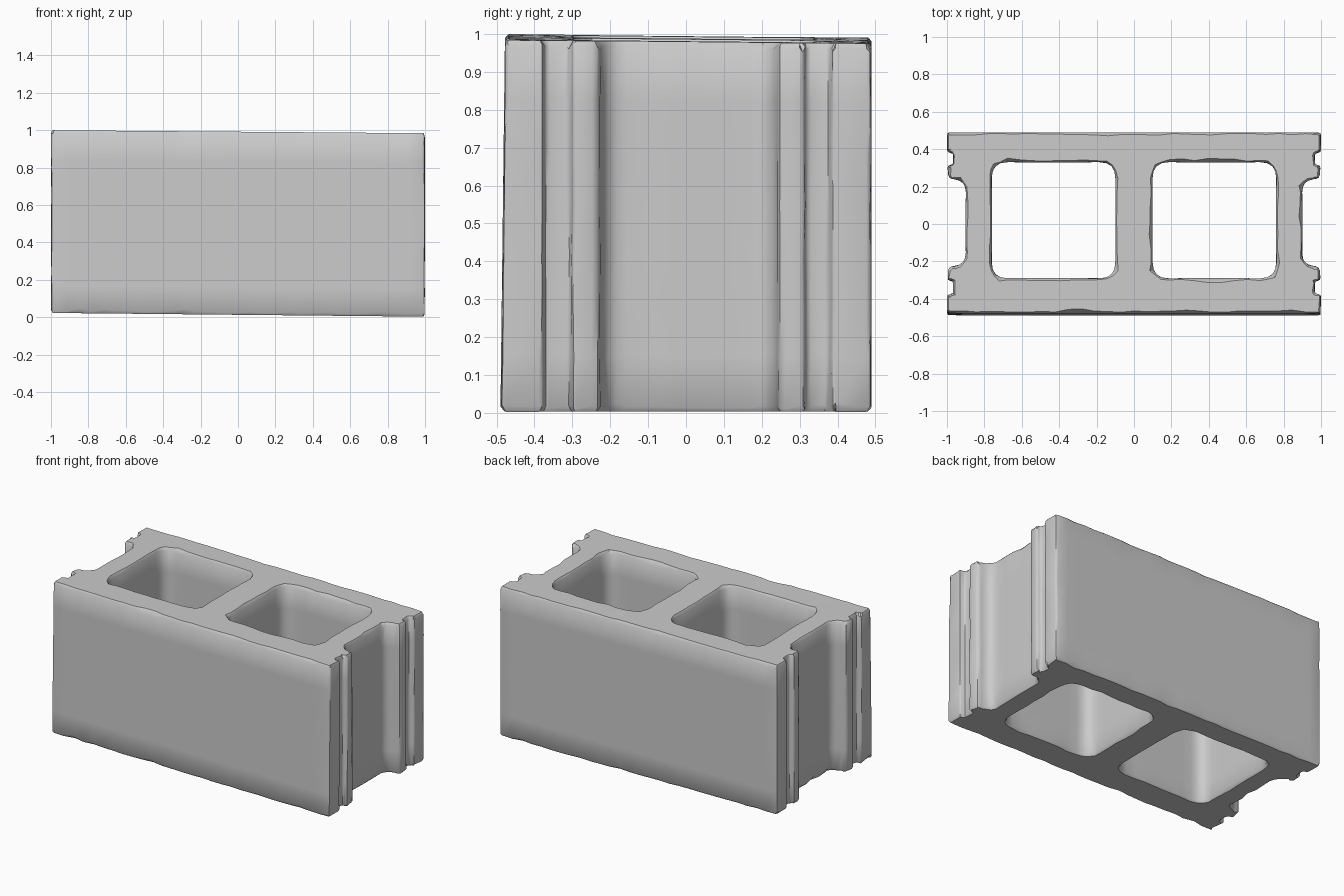
import bpy, bmesh, random
from mathutils import Vector

if "Cube" in bpy.data.objects:
    bpy.data.objects.remove(bpy.data.objects["Cube"])

random.seed(4)


def rounded_loop(corners, segs=4, step=0.07):
    """Closed outline with filleted corners and subdivided straights.
    Returns (point, is_corner) pairs."""
    n, arcs = len(corners), []
    for i, (x, y, r) in enumerate(corners):
        p = Vector((x, y))
        a = Vector(corners[i - 1][:2]) - p
        b = Vector(corners[(i + 1) % n][:2]) - p
        p0, p1 = p + a.normalized() * r, p + b.normalized() * r
        k = segs if r > 0.03 else 2
        arcs.append([p0 * (1 - t) ** 2 + p * (2 * t * (1 - t)) + p1 * t * t
                     for t in (j / k for j in range(k + 1))])
    out = []
    for i, arc in enumerate(arcs):
        out += [(p, True) for p in arc]
        a, b = arc[-1], arcs[(i + 1) % n][0]
        m = max(1, round((b - a).length / step))
        out += [(a.lerp(b, j / m), False) for j in range(1, m)]
    return out


def top_z(p):
    return 0.987 - 0.008 * p.x - 0.010 * p.y


def bottom_z(p):
    return 0.013 - 0.010 * p.x


def add_wall(bm, loop, wear):
    """Vertical wall with worn, chamfered rims; returns the two rim edge loops."""
    n = len(loop)
    pts = [p for p, c in loop]
    inward = []
    for i in range(n):
        d = (pts[(i + 1) % n] - pts[i - 1]).normalized()
        inward.append(Vector((-d.y, d.x)))
    chips = [[random.uniform(0.006, 0.014) +
              (random.uniform(0.004, 0.012) if random.random() < 0.2 else 0)
              for _ in range(n)] for _ in range(2)]
    rows = [0, 'low', 0.15, 0.28, 0.42, 0.56, 0.7, 0.84, 'high', 1]
    rings = []
    for row in rows:
        ring = []
        for i, (p, corner) in enumerate(loop):
            lo, hi = bottom_z(p), top_z(p)
            cb, ct = chips[0][i], chips[1][i]
            if row in (0, 1):
                off, z = (cb, lo) if row == 0 else (ct, hi)
            else:
                off = random.uniform(0, wear) if corner else 0
                z = (lo + cb * 1.2 if row == 'low' else
                     hi - ct * 1.2 if row == 'high' else lo + (hi - lo) * row)
            q = p + inward[i] * off
            ring.append(bm.verts.new((q.x, q.y, z)))
        rings.append(ring)
    for a, b in zip(rings, rings[1:]):
        for i in range(n):
            j = (i + 1) % n
            bm.faces.new((a[i], a[j], b[j], b[i]))
    return [[bm.edges.get((r[i], r[(i + 1) % n])) for i in range(n)]
            for r in (rings[0], rings[-1])]


# Grooved end with the wide mortar recess, mirrored for the other end
end = [(1, -0.485, 0.014), (1, -0.378, 0.01), (0.968, -0.370, 0.01),
       (0.968, -0.308, 0.01), (0.998, -0.300, 0.012), (0.992, -0.228, 0.02),
       (0.900, -0.215, 0.06), (0.900, 0.230, 0.06), (0.992, 0.243, 0.02),
       (0.998, 0.312, 0.012), (0.968, 0.320, 0.01), (0.968, 0.375, 0.01),
       (1, 0.385, 0.01), (1, 0.490, 0.014)]
outline = end + [(-x, y, r) for x, y, r in reversed(end)]

# Two rounded core openings (clockwise, so "inward" points into the concrete)
cores = []
for s in (-1, 1):
    x0, x1 = sorted((s * 0.10, s * 0.76))
    cores.append([(x0, -0.29, 0.085), (x0, 0.33, 0.085),
                  (x1, 0.33, 0.085), (x1, -0.29, 0.085)])

# Walls, then top and bottom faces around the openings
bm = bmesh.new()
rims = [add_wall(bm, rounded_loop(outline), 0.004)]
rims += [add_wall(bm, rounded_loop(c), 0.002) for c in cores]
for k, z in ((0, -1), (1, 1)):
    bmesh.ops.triangle_fill(bm, use_beauty=True, use_dissolve=False,
                            edges=[e for r in rims for e in r[k]],
                            normal=(0, 0, z))

# Slight lean of the front face
for v in bm.verts:
    if v.co.y < -0.4:
        v.co.y += 0.012 * (v.co.z - 0.4)
bmesh.ops.recalc_face_normals(bm, faces=bm.faces)
mesh = bpy.data.meshes.new("concrete_block")
bm.to_mesh(mesh)
bm.free()
block = bpy.data.objects.new("concrete_block", mesh)
bpy.context.collection.objects.link(block)
bpy.context.view_layer.objects.active = block
block.select_set(True)
bpy.ops.object.shade_smooth_by_angle(angle=0.75)
